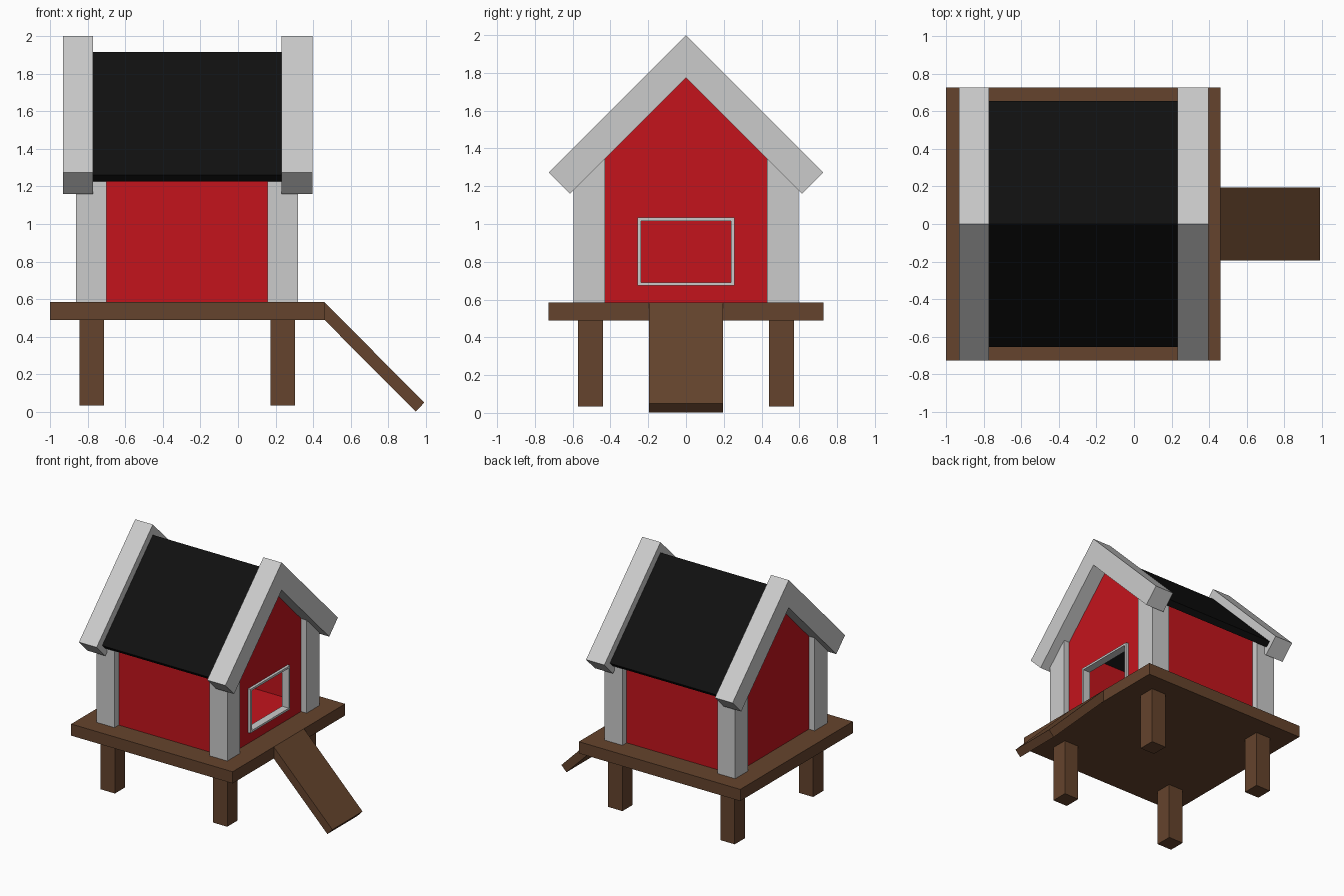
import bpy, bmesh
from mathutils import Vector

if "Cube" in bpy.data.objects:
    bpy.data.objects.remove(bpy.data.objects["Cube"])


def material(name, rgb):
    m = bpy.data.materials.new(name)
    m.diffuse_color = (*rgb, 1)
    m.use_nodes = True
    m.node_tree.nodes["Principled BSDF"].inputs["Base Color"].default_value = m.diffuse_color
    return m


RED = material("red_paint", (0.55, 0.007, 0.012))
BROWN = material("brown_wood", (0.13, 0.057, 0.026))
BLACK = material("black_roofing", (0.005, 0.005, 0.005))


def prism(name, profile, start, end, axis="x", mat=None):
    """Extrude a profile: (y, z) points along x, or (x, z) points along y."""
    def point(p, t):
        return Vector((t, *p)) if axis == "x" else Vector((p[0], t, p[1]))
    bm = bmesh.new()
    face = bm.faces.new([bm.verts.new(point(p, start)) for p in profile])
    new = bmesh.ops.extrude_face_region(bm, geom=[face])["geom"]
    shift = point((0, 0), end - start)
    bmesh.ops.translate(bm, vec=shift, verts=[v for v in new if isinstance(v, bmesh.types.BMVert)])
    bmesh.ops.recalc_face_normals(bm, faces=bm.faces)
    mesh = bpy.data.meshes.new(name)
    bm.to_mesh(mesh)
    bm.free()
    ob = bpy.data.objects.new(name, mesh)
    bpy.context.collection.objects.link(ob)
    if mat:
        mesh.materials.append(mat)
    return ob


def box(name, x, y, z, mat=None):
    return prism(name, [(y[0], z[0]), (y[1], z[0]), (y[1], z[1]), (y[0], z[1])], *x, mat=mat)


def cut(ob, cutter):
    mod = ob.modifiers.new("cut", "BOOLEAN")
    mod.operation = "DIFFERENCE"
    mod.solver = "EXACT"
    mod.object = cutter
    cutter.hide_render = True
    cutter.hide_set(True)


def house_profile(half, bottom, apex):
    return [(-half, bottom), (half, bottom), (half, apex - half), (0, apex), (-half, apex - half)]


def chevron(apex, eave, drop):
    """45 degree gable strip with square-cut ends."""
    e, d = eave, drop / 2
    return [(0, apex), (e, apex - e), (e - d, apex - e - d), (0, apex - drop),
            (d - e, apex - e - d), (-e, apex - e)]


# Platform and ramp
box("platform", (-1.0, 0.46), (-0.727, 0.727), (0.49, 0.585), BROWN)
prism("ramp", [(0.46, 0.585), (0.99, 0.05), (0.945, 0.002), (0.46, 0.49)],
      -0.195, 0.195, "y", BROWN)

# Legs and corner posts; post tops follow the roof slope
for xn, leg_x, post_x in (("left", (-0.842, -0.712), (-0.862, -0.70)),
                          ("right", (0.174, 0.304), (0.158, 0.32))):
    for yn, s in (("front", -1), ("back", 1)):
        box(f"{yn}_{xn}_leg", leg_x, (s * 0.44, s * 0.573), (0.035, 0.49), BROWN)
        prism(f"{yn}_{xn}_post",
              [(s * 0.43, 0.585), (s * 0.595, 0.585), (s * 0.595, 1.245), (s * 0.43, 1.41)], *post_x)

# Hollow walls with a floor and an entrance in the right gable
walls = prism("walls", house_profile(0.54, 0.585, 1.843), -0.81, 0.27, mat=RED)
cut(walls, prism("inside_cutter", house_profile(0.50, 0.62, 2.3), -0.77, 0.23))
cut(walls, box("entrance_cutter", (0.15, 0.4), (-0.24, 0.24), (0.69, 1.018)))

# Entrance frame
frame = box("entrance_frame", (0.23, 0.292), (-0.256, 0.256), (0.675, 1.034))
cut(frame, box("frame_cutter", (0.1, 0.4), (-0.239, 0.239), (0.691, 1.017)))

# Roof and gable boards
prism("roof", chevron(1.915, 0.655, 0.07), -0.77, 0.23, mat=BLACK)
for name, x0, x1 in (("left", -0.93, -0.77), ("right", 0.23, 0.395)):
    prism(f"{name}_gable_board", chevron(2.0, 0.727, 0.225), x0, x1)
